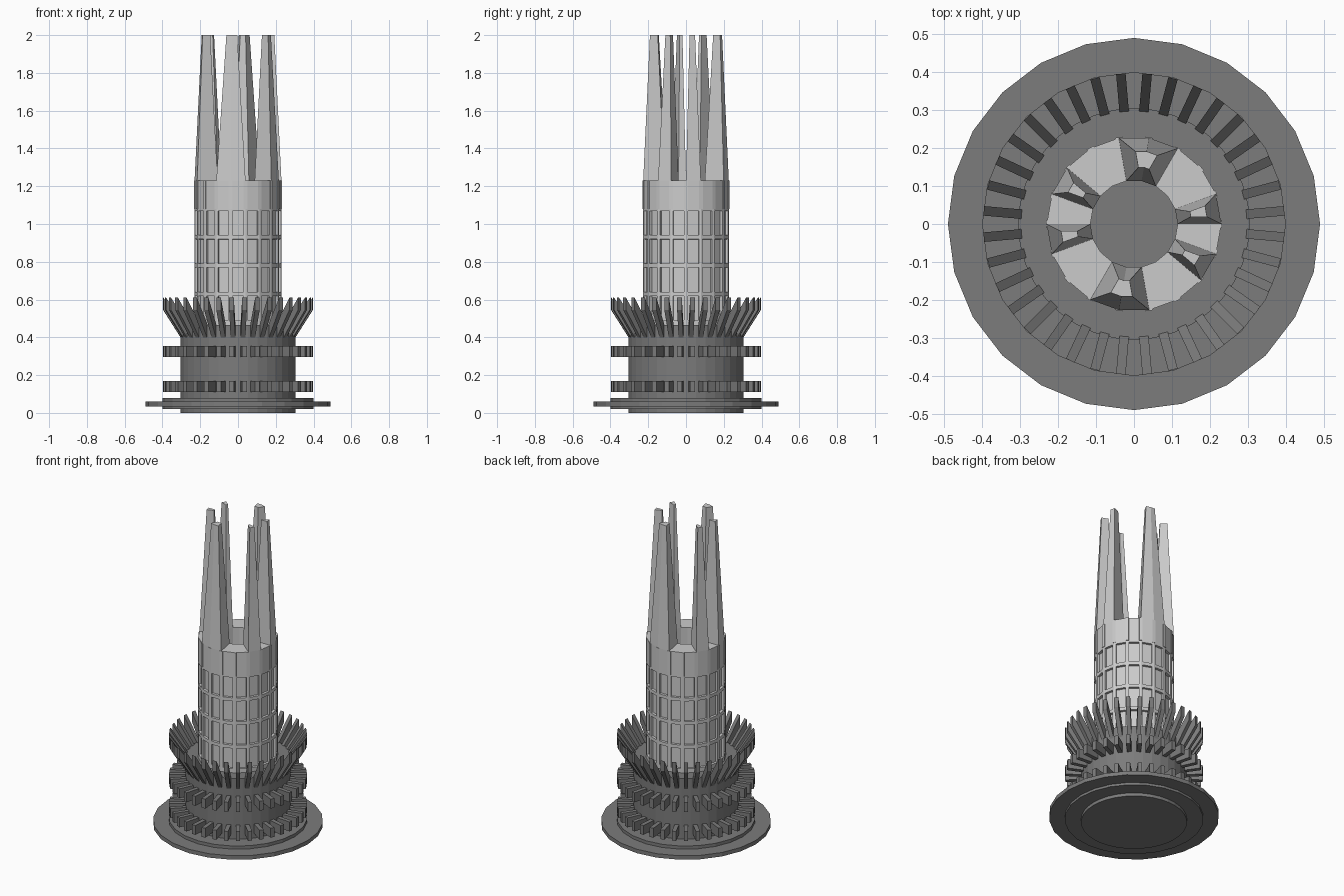
import bpy, bmesh
from math import sin, cos, radians, tau
from mathutils import Vector

if "Cube" in bpy.data.objects:
    bpy.data.objects.remove(bpy.data.objects["Cube"])

dark = bpy.data.materials.new("dark_grey")
dark.diffuse_color = (0.2, 0.2, 0.2, 1)
dark.use_nodes = True
dark.node_tree.nodes["Principled BSDF"].inputs["Base Color"].default_value = dark.diffuse_color


def finish(name, bm, mat=None):
    bmesh.ops.recalc_face_normals(bm, faces=bm.faces[:])
    me = bpy.data.meshes.new(name)
    bm.to_mesh(me)
    bm.free()
    ob = bpy.data.objects.new(name, me)
    bpy.context.collection.objects.link(ob)
    if mat:
        me.materials.append(mat)
    return ob


def polar(r, deg, z):
    return Vector((r * cos(radians(deg)), r * sin(radians(deg)), z))


def disc(name, r, z0, z1, sides):
    bm = bmesh.new()
    rings = [[bm.verts.new(polar(r, 360 * i / sides, z)) for i in range(sides)] for z in (z0, z1)]
    bm.faces.new(rings[0])
    bm.faces.new(rings[1])
    for i in range(sides):
        j = (i + 1) % sides
        bm.faces.new((rings[0][i], rings[0][j], rings[1][j], rings[1][i]))
    return finish(name, bm, dark)


def prism(bm, lower, upper):
    a = [bm.verts.new(p) for p in lower]
    b = [bm.verts.new(p) for p in upper]
    bm.faces.new(a)
    bm.faces.new(b)
    n = len(a)
    for i in range(n):
        j = (i + 1) % n
        bm.faces.new((a[i], a[j], b[j], b[i]))


def radial_fins(name, profile, width, count=36):
    # profile is (radius, z), repeated around the axis
    bm = bmesh.new()
    for k in range(count):
        ang = 360 * (k + 0.5) / count
        out, side = polar(1, ang, 0), polar(1, ang + 90, 0)
        pts = [out * r + Vector((0, 0, z)) for r, z in profile]
        prism(bm, [p - side * width / 2 for p in pts], [p + side * width / 2 for p in pts])
    return finish(name, bm, dark)


# Base plates and column
disc("base_plate", 0.40, 0.02, 0.08, 24)
disc("base_flange", 0.49, 0.035, 0.06, 24)
disc("base_column", 0.305, 0.0, 0.465, 36)

# Two rings of teeth and the flaring crown of fins
for name, z0, z1 in (("lower_teeth", 0.11, 0.17), ("upper_teeth", 0.295, 0.355)):
    radial_fins(name, [(0.29, z0), (0.397, z0), (0.397, z1), (0.29, z1)], 0.025)
radial_fins("crown_fins", [(0.295, 0.385), (0.397, 0.545), (0.397, 0.61), (0.295, 0.462)], 0.025)

# Hollow 18-sided tower with recessed windows
SIDES, R_OUT, R_IN, TOP = 18, 0.23, 0.115, 1.23
bm = bmesh.new()
levels = [0.46, 0.48, 0.63, 0.78, 0.93, 1.08, TOP]
section = [(R_OUT, z) for z in levels] + [(R_IN, TOP), (R_IN, 0.46)]
rings = [[bm.verts.new(polar(r, 20 * i, z)) for i in range(SIDES)] for r, z in section]
windows = []
for k in range(len(rings)):
    a, b = rings[k], rings[(k + 1) % len(rings)]
    for i in range(SIDES):
        j = (i + 1) % SIDES
        f = bm.faces.new((a[i], a[j], b[j], b[i]))
        if 1 <= k <= 4:
            windows.append(f)
bmesh.ops.recalc_face_normals(bm, faces=bm.faces[:])
bmesh.ops.inset_individual(bm, faces=windows, thickness=0.015, depth=0)
bmesh.ops.inset_individual(bm, faces=windows, thickness=0.0005, depth=-0.015)
finish("tower", bm)

# Narrow ribs around the plain top band
bm = bmesh.new()
for i in range(SIDES):
    pts = [(R_OUT - 0.01, 20 * i - 2.5), (R_OUT + 0.002, 20 * i - 2.5),
           (R_OUT + 0.002, 20 * i + 2.5), (R_OUT - 0.01, 20 * i + 2.5)]
    prism(bm, [polar(r, d, 1.08) for r, d in pts], [polar(r, d, TOP) for r, d in pts])
finish("top_band_ribs", bm)

# Six tapering spires, opposite ones alike
for n, (a0, a1) in enumerate([(0, 20), (60, 100), (140, 160), (180, 200), (240, 280), (320, 340)]):
    angs = list(range(a0, a1 + 1, 20))
    base = [polar(R_OUT, d, TOP) for d in angs] + [polar(R_IN, d, TOP) for d in reversed(angs)]
    mid = polar((R_OUT + R_IN) / 2, (a0 + a1) / 2, 2.0)
    top = [mid + 0.37 * (Vector((p.x, p.y, 2.0)) - mid) for p in base]
    bm = bmesh.new()
    prism(bm, base, top)
    finish("spire_%d" % (n + 1), bm)
